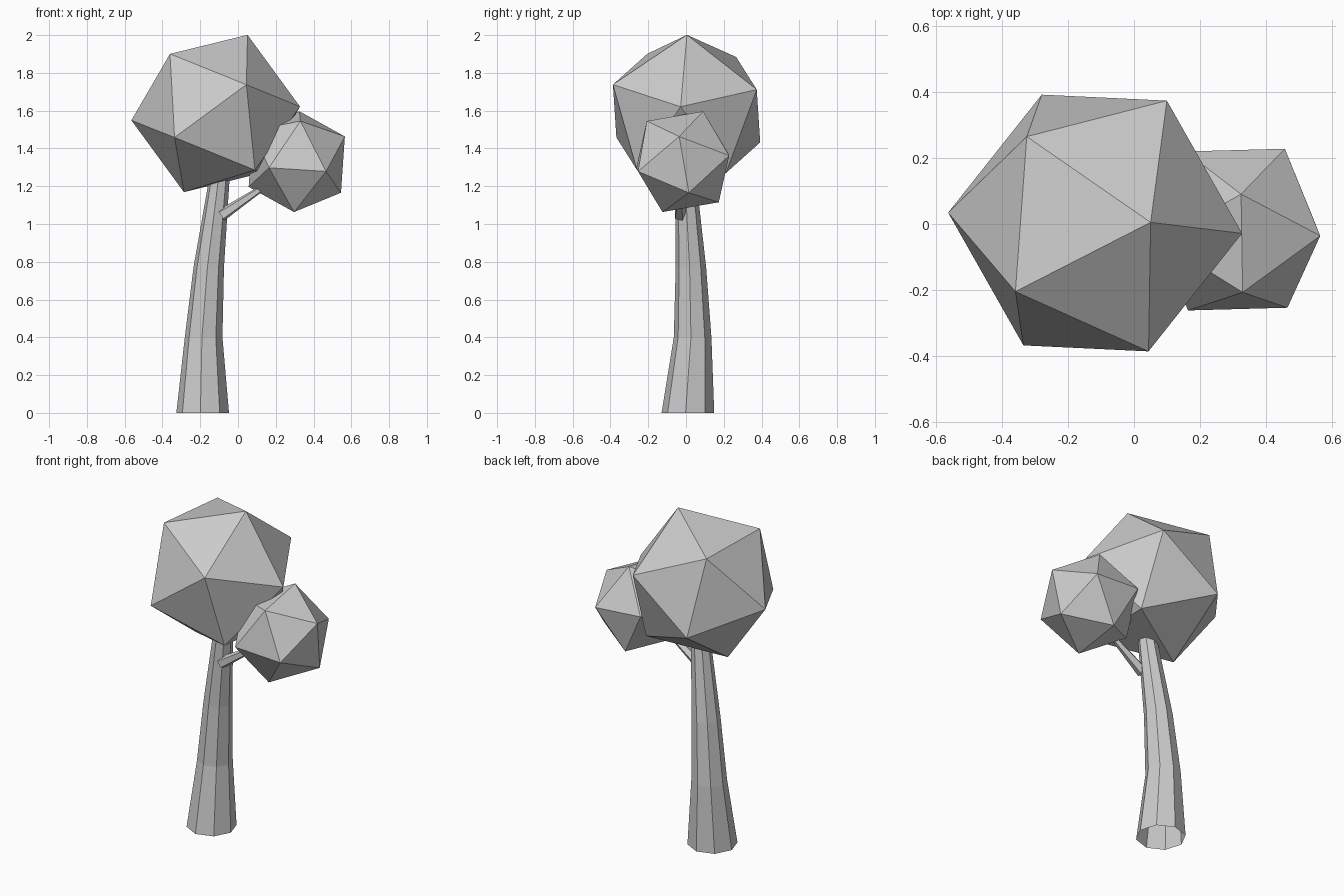
import bpy, bmesh, math
from mathutils import Vector, Matrix

if "Cube" in bpy.data.objects:
    bpy.data.objects.remove(bpy.data.objects["Cube"])


def finish(bm, name):
    bmesh.ops.recalc_face_normals(bm, faces=bm.faces)
    me = bpy.data.meshes.new(name)
    bm.to_mesh(me)
    bm.free()
    ob = bpy.data.objects.new(name, me)
    bpy.context.collection.objects.link(ob)
    return ob


def frame(a, b):
    """Rotation matrix whose axes follow a, then b made square to a."""
    z = Vector(a).normalized()
    x = (Vector(b) - z * z.dot(Vector(b))).normalized()
    return Matrix((x, z.cross(x), z)).transposed()


def foliage(name, centre, radius, corner, neighbour):
    """Icosahedron turned so two adjacent corners sit at the given points."""
    bm = bmesh.new()
    bmesh.ops.create_icosphere(bm, subdivisions=1, radius=radius)
    p = max(bm.verts, key=lambda v: v.co.z)
    q = p.link_edges[0].other_vert(p)
    c = Vector(centre)
    rot = frame(Vector(corner) - c, Vector(neighbour) - c) @ frame(p.co, q.co).transposed()
    bm.transform(Matrix.Translation(c) @ rot.to_4x4())
    return finish(bm, name)


def tube(name, rings, sides, phase, axis=(0, 0, 1)):
    """Open tapered tube through rings of (x, y, z, radius)."""
    bm = bmesh.new()
    turn = Vector((0, 0, 1)).rotation_difference(Vector(axis))
    loops = []
    for x, y, z, r in rings:
        loop = []
        for i in range(sides):
            a = math.radians(phase) + math.tau * i / sides
            off = turn @ Vector((r * math.cos(a), r * math.sin(a), 0))
            loop.append(bm.verts.new(Vector((x, y, z)) + off))
        loops.append(loop)
    for lo, hi in zip(loops, loops[1:]):
        for i in range(sides):
            j = (i + 1) % sides
            bm.faces.new((lo[i], lo[j], hi[j], hi[i]))
    return finish(bm, name)


# Bent eight-sided trunk, open at the base
tube("trunk", [(-0.187, 0.01, 0, 0.14), (-0.182, 0.035, 0.4, 0.1),
               (-0.155, 0.026, 0.77, 0.081), (-0.1, 0.0, 1.23, 0.055)], 8, -5)

# Side branch reaching into the small crown
tube("branch", [(-0.09, -0.03, 1.045, 0.034), (0.18, -0.03, 1.225, 0.012)],
     5, 20, (0.27, 0, 0.18))

# Two icosahedral crowns
foliage("large_crown", (-0.118, 0.003, 1.585), 0.449,
        (0.05, 0.005, 2.0), (-0.36, -0.205, 1.9))
foliage("small_crown", (0.311, -0.017, 1.33), 0.288,
        (0.325, 0.09, 1.595), (0.565, -0.035, 1.465))
